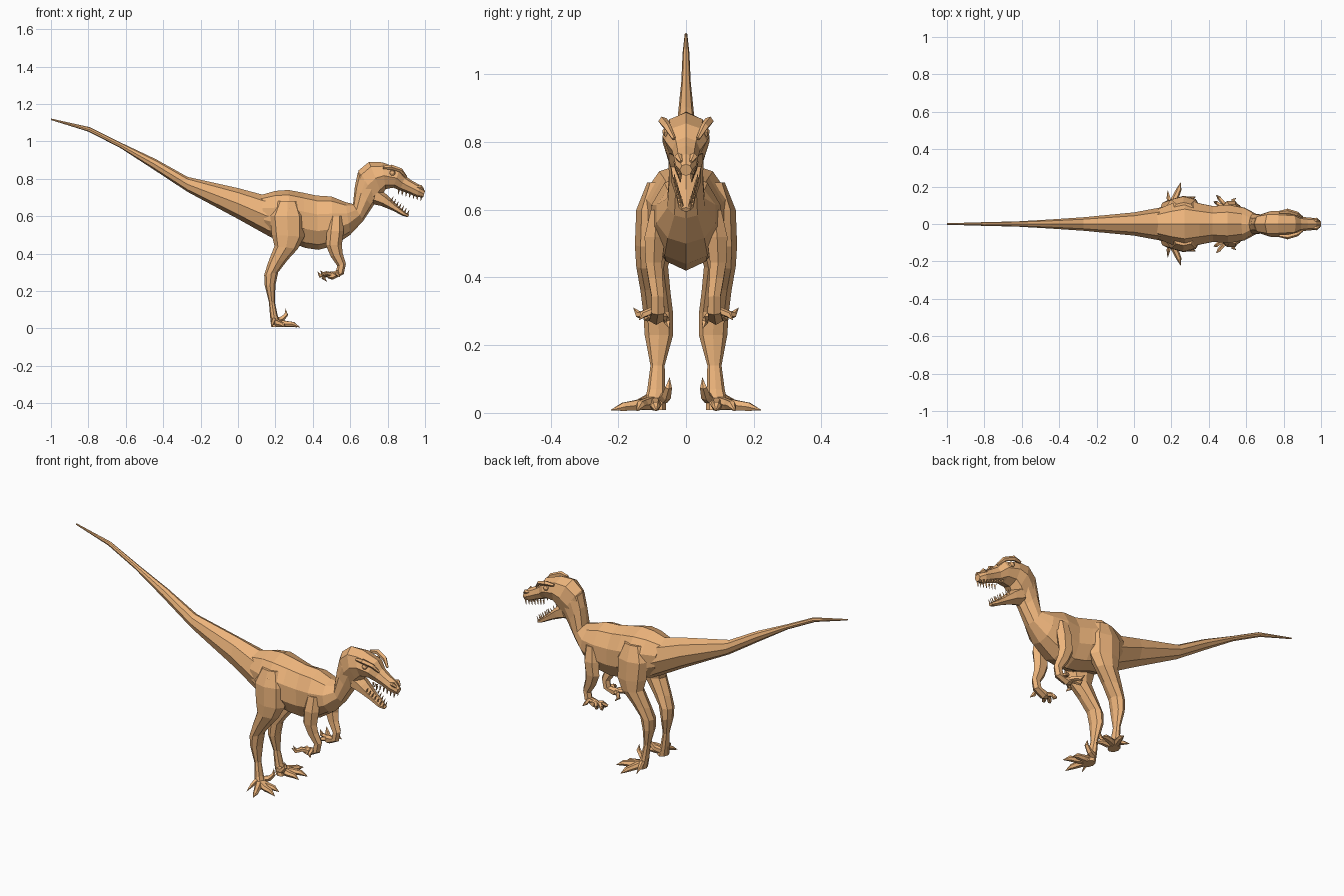
import bpy, bmesh, math
from mathutils import Vector

skin = bpy.data.materials.new("skin")
skin.diffuse_color = (0.85, 0.46, 0.2, 1)


def skin_rings(name, rings, mirror=False):
    """Bridge equal-sized point rings into a closed, flat-shaded object."""
    bm = bmesh.new()
    vr = [[bm.verts.new(p) for p in r] for r in rings]
    n = len(vr[0])
    for a, b in zip(vr, vr[1:]):
        for i in range(n):
            j = (i + 1) % n
            bm.faces.new((a[i], a[j], b[j], b[i]))
    bm.faces.new(vr[0])
    bm.faces.new(vr[-1])
    bmesh.ops.recalc_face_normals(bm, faces=bm.faces)
    me = bpy.data.meshes.new(name)
    bm.to_mesh(me)
    bm.free()
    me.materials.append(skin)
    ob = bpy.data.objects.new(name, me)
    bpy.context.collection.objects.link(ob)
    if mirror:
        m = ob.modifiers.new("mirror", 'MIRROR')
        m.use_axis = (False, True, False)
        m.use_mirror_merge = False
    return ob


def loft(name, sections, n=8, y=None, mirror=False):
    """Sections: x,z of upper edge, x,z of lower edge, half width, [centre y]."""
    rings = []
    for s in sections:
        top, bot = Vector((s[0], 0, s[1])), Vector((s[2], 0, s[3]))
        cy = s[5] if len(s) > 5 else 0
        mid, half = (top + bot) / 2, (top - bot) / 2
        rings.append([mid + half * math.cos(t) + Vector((0, cy + s[4] * math.sin(t), 0))
                      for t in (2 * math.pi * i / n for i in range(n))])
    return skin_rings(name, rings, mirror)


def tube(name, pts, radii, n=5):
    """Tapered mirrored limb along a path."""
    pts = [Vector(p) for p in pts]
    rings = []
    for i, (p, r) in enumerate(zip(pts, radii)):
        d = pts[min(i + 1, len(pts) - 1)] - pts[max(i - 1, 0)]
        q = d.to_track_quat('Z', 'Y')
        rings.append([p + q @ Vector((r * math.cos(t), r * math.sin(t), 0))
                      for t in (2 * math.pi * k / n for k in range(n))])
    return skin_rings(name, rings, True)


# Tail
loft("tail", [
    (-1.0, 1.122, -1.0, 1.114, .004),
    (-.79, 1.075, -.80, 1.052, .010),
    (-.62, .99, -.63, .965, .014),
    (-.44, .905, -.46, .855, .024),
    (-.27, .81, -.27, .73, .036),
    (0, .75, 0, .585, .062),
    (.13, .715, .17, .49, .09),
    (.2, .72, .22, .47, .10)], 8)

# Torso and neck
loft("torso_and_neck", [
    (.12, .712, .15, .51, .085),
    (.2, .735, .2, .475, .115),
    (.27, .74, .28, .46, .135),
    (.35, .725, .36, .43, .115),
    (.42, .71, .43, .42, .10),
    (.50, .705, .51, .44, .108),
    (.575, .675, .60, .50, .092),
    (.615, .665, .67, .575, .058),
    (.625, .76, .72, .65, .052),
    (.64, .83, .755, .70, .055),
    (.70, .875, .77, .74, .05)], 10)

# Skull with snout
loft("skull", [
    (.635, .80, .71, .665, .046),
    (.645, .845, .745, .685, .058),
    (.70, .89, .77, .715, .070),
    (.77, .888, .79, .745, .070),
    (.865, .855, .83, .752, .062),
    (.895, .815, .865, .738, .042),
    (.93, .79, .91, .722, .036),
    (.975, .765, .955, .702, .032),
    (1.0, .735, .99, .70, .018)], 8)

# Open lower jaw
loft("lower_jaw", [
    (.75, .755, .715, .665, .052),
    (.795, .715, .765, .655, .046),
    (.85, .66, .83, .628, .032),
    (.89, .625, .88, .602, .026),
    (.915, .607, .908, .594, .013)], 6)

# Brows and eyes
tube("brow", [(.775, .062, .86), (.82, .068, .862), (.87, .055, .845), (.90, .036, .81)],
     [.008, .014, .012, .006])
tube("eye", [(.825, .05, .83), (.825, .064, .83), (.825, .07, .83)], [.018, .014, .004], 6)
tube("nostril", [(.955, .022, .757), (.975, .022, .757), (.992, .015, .742)], [.006, .012, .005])

# Teeth
for i in range(7):
    t = i / 6
    x, y, z = .86 + .12 * t, .031 - .014 * t, .742 - .036 * t
    tube("upper_tooth", [(x, y, z), (x - .003, y, z - .026)], [.006, .001], 4)
    x, y, z = .82 + .085 * t, .034 - .022 * t, .682 - .072 * t
    tube("lower_tooth", [(x, y, z), (x + .010, y, z + .022)], [.005, .001], 4)

# Hind legs: thigh, shin and heel in one loft
loft("hind_leg", [
    (.21, .68, .32, .68, .030, .085),
    (.17, .60, .355, .60, .055, .092),
    (.18, .50, .355, .49, .057, .094),
    (.195, .44, .32, .425, .047, .10),
    (.16, .35, .265, .365, .044, .09),
    (.14, .285, .215, .30, .044, .082),
    (.143, .23, .20, .23, .042, .08),
    (.165, .14, .197, .14, .021, .084),
    (.172, .06, .212, .07, .027, .088),
    (.178, .008, .235, .008, .036, .095)], 8, mirror=True)

# Toes and claws
toes = [("middle_toe", (.26, .125, .024), (.295, .135, .022), (.33, .145, .006)),
        ("outer_toe", (.225, .15, .022), (.24, .185, .018), (.25, .222, .008)),
        ("inner_toe", (.25, .09, .022), (.285, .09, .02), (.315, .088, .006))]
for name, a, b, c in toes:
    tube(name, [(.20, .095, .03), a, b, c], [.022, .017, .014, .001], 6)
tube("sickle_claw", [(.20, .07, .04), (.235, .058, .05), (.258, .052, .075), (.255, .048, .105)],
     [.018, .015, .011, .001])
tube("dew_claw", [(.195, .10, .05), (.185, .14, .03), (.18, .18, .008)], [.014, .011, .001])

# Forelimbs: upper arm, forearm and palm
loft("forelimb", [
    (.49, .60, .56, .60, .022, .085),
    (.475, .52, .565, .52, .035, .092),
    (.47, .445, .555, .445, .028, .095),
    (.495, .385, .56, .40, .024, .09),
    (.53, .335, .577, .345, .021, .083),
    (.525, .305, .565, .29, .022, .083),
    (.495, .305, .505, .26, .024, .088),
    (.475, .295, .48, .268, .018, .09)], 6, mirror=True)

# Fingers with curled claws
fingers = [((.47, .065, .285), (.455, .055, .27), (.475, .05, .25)),
           ((.46, .10, .29), (.44, .115, .28), (.425, .12, .305)),
           ((.475, .115, .295), (.455, .14, .29), (.44, .155, .31)),
           ((.53, .105, .30), (.53, .128, .29), (.545, .138, .275))]
for a, b, c in fingers:
    tube("finger", [(.505, .09, .285), a, b, c], [.013, .012, .011, .001])
